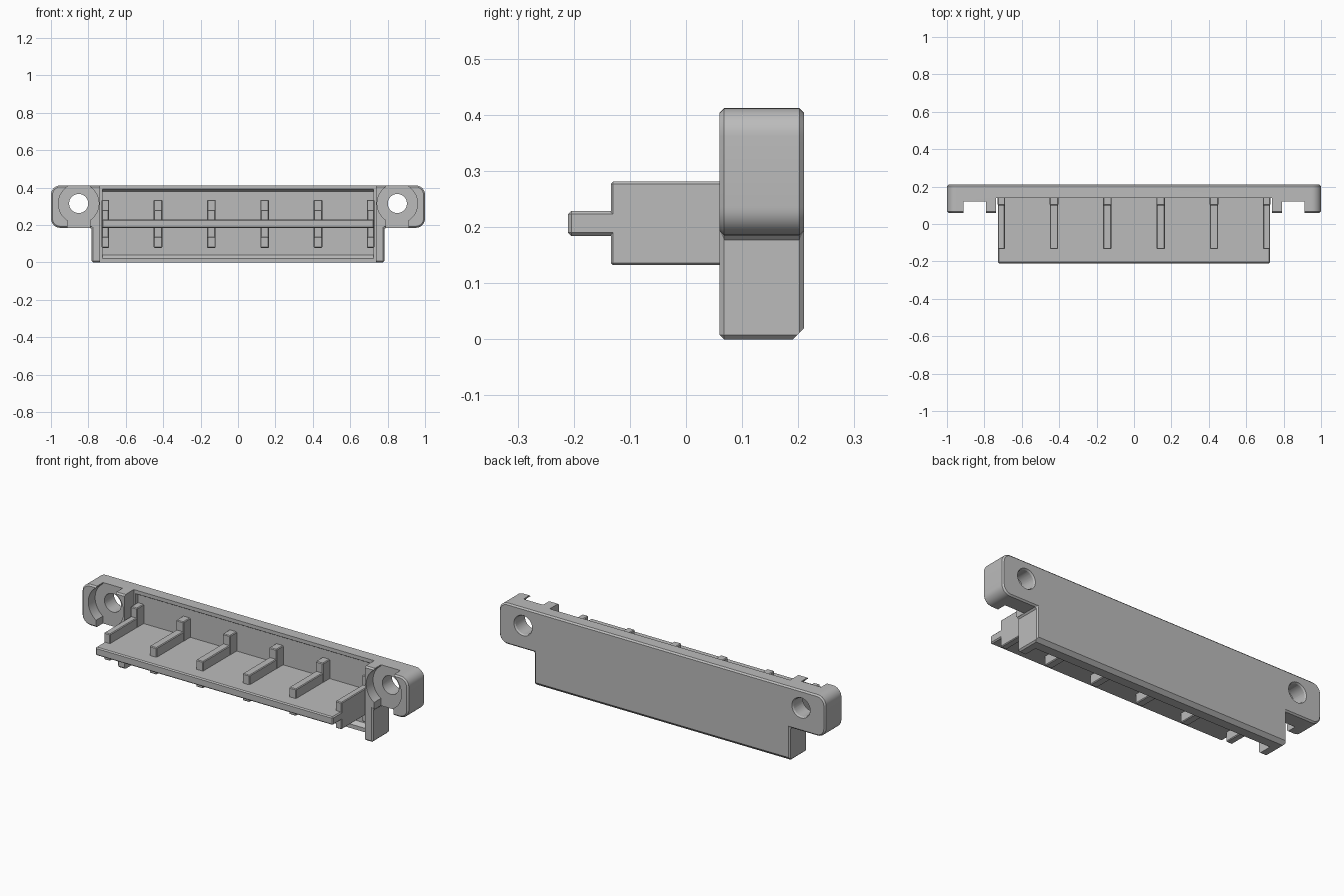
import bpy, bmesh, math
from mathutils import Matrix, Vector

if "Cube" in bpy.data.objects:
    bpy.data.objects.remove(bpy.data.objects["Cube"])

grey = bpy.data.materials.new("grey plastic")
grey.diffuse_color = (0.5, 0.5, 0.5, 1)
grey.use_nodes = True
grey.node_tree.nodes["Principled BSDF"].inputs["Base Color"].default_value = grey.diffuse_color


def finish(bm, name):
    bmesh.ops.recalc_face_normals(bm, faces=bm.faces)
    me = bpy.data.meshes.new(name)
    bm.to_mesh(me)
    bm.free()
    me.materials.append(grey)
    ob = bpy.data.objects.new(name, me)
    bpy.context.collection.objects.link(ob)
    return ob


def box(name, x0, x1, y0, y1, z0, z1, bevel=0):
    bm = bmesh.new()
    bmesh.ops.create_cube(bm, size=1)
    for v in bm.verts:
        v.co = Vector(((x0 + x1) / 2 + v.co.x * (x1 - x0),
                       (y0 + y1) / 2 + v.co.y * (y1 - y0),
                       (z0 + z1) / 2 + v.co.z * (z1 - z0)))
    if bevel:
        bmesh.ops.bevel(bm, geom=bm.edges[:], offset=bevel, segments=1,
                        affect='EDGES')
    return finish(bm, name)


def prism(name, pts, move):
    """Extrude a closed loop of points along a vector."""
    bm = bmesh.new()
    f = bm.faces.new([bm.verts.new(p) for p in pts])
    r = bmesh.ops.extrude_face_region(bm, geom=[f])
    bmesh.ops.translate(bm, vec=move, verts=[
        v for v in r["geom"] if isinstance(v, bmesh.types.BMVert)])
    return finish(bm, name)


def cylinder(name, x, z, r, y0, y1, r_back=None):
    bm = bmesh.new()
    bmesh.ops.create_cone(bm, cap_ends=True, segments=48, radius1=r_back or r,
                          radius2=r, depth=y1 - y0,
                          matrix=Matrix.Translation((x, (y0 + y1) / 2, z))
                          @ Matrix.Rotation(math.pi / 2, 4, 'X'))
    return finish(bm, name)


def apply(ob, kind, **settings):
    m = ob.modifiers.new(kind, kind)
    for k, v in settings.items():
        setattr(m, k, v)
    bpy.context.view_layer.objects.active = ob
    bpy.ops.object.modifier_apply(modifier=m.name)


def cut(ob, tool):
    apply(ob, 'BOOLEAN', operation='DIFFERENCE', object=tool, solver='EXACT')
    bpy.data.objects.remove(tool)


# Mounting plate: body with two rounded ears
half = [(0.783, 0.0), (0.783, 0.185)]
R = 0.05
for cz, a0 in ((0.185 + R, -90), (0.412 - R, 0)):
    for i in range(9):
        a = math.radians(a0 + i * 11.25)
        half.append((1 - R + R * math.cos(a), cz + R * math.sin(a)))
outline = half + [(-x, z) for x, z in reversed(half)]
plate = prism("mounting_plate", [(x, 0.06, z) for x, z in outline], (0, 0.15, 0))
apply(plate, 'BEVEL', width=0.008, segments=1, limit_method='ANGLE',
      angle_limit=math.radians(40))

# Chamfer on the lower back edge
cut(plate, prism("chamfer_cutter", [(-1.1, 0.19, -0.001), (-1.1, 0.212, 0.021),
                                    (-1.1, 0.23, -0.001)], (2.2, 0, 0)))
# Open middle between the end posts, then the recess behind the lips
cut(plate, box("middle_cutter", -0.737, 0.737, 0, 0.14, -0.1, 0.6))
cut(plate, prism("recess_cutter", [(-0.725, 0.1, 0.018), (-0.725, 0.14, 0.022),
                                   (-0.725, 0.16, 0.04), (-0.725, 0.16, 0.38),
                                   (-0.725, 0.14, 0.392), (-0.725, 0.1, 0.396)],
                 (1.45, 0, 0)))

# Screw seats and holes in the ears
for s in (-1, 1):
    x = s * 0.852
    cut(plate, cylinder("seat_cutter", x, 0.315, 0.108, 0, 0.12))
    cut(plate, box("slot_cutter", x - 0.06, x + 0.06, 0, 0.1201, 0.1, 0.6))
    cut(plate, cylinder("hole_cutter", x, 0.315, 0.051, 0.05, 0.3))
    cut(plate, cylinder("hole_rim_cutter", x, 0.315, 0.05, 0.2, 0.22, 0.062))

# Shelf with chamfered edges
box("shelf", -0.728, 0.728, -0.21, 0.165, 0.184, 0.229, 0.006)

# Ribs above and below the shelf, each with a taller block at the plate
for i in range(6):
    x = (i - 2.5) * 0.285
    x0, x1 = max(x - 0.022, -0.728), min(x + 0.022, 0.728)
    box(f"rib_{i + 1}", x0, x1, -0.134, 0.165, 0.132, 0.281, 0.004)
    box(f"rib_block_{i + 1}", x0 - 0.001, x1 + 0.001, 0.1, 0.165, 0.078, 0.335, 0.004)

for ob in bpy.data.objects:
    bpy.ops.object.select_all(action='DESELECT')
    ob.select_set(True)
    bpy.context.view_layer.objects.active = ob
    bpy.ops.object.shade_smooth_by_angle(angle=math.radians(25))
